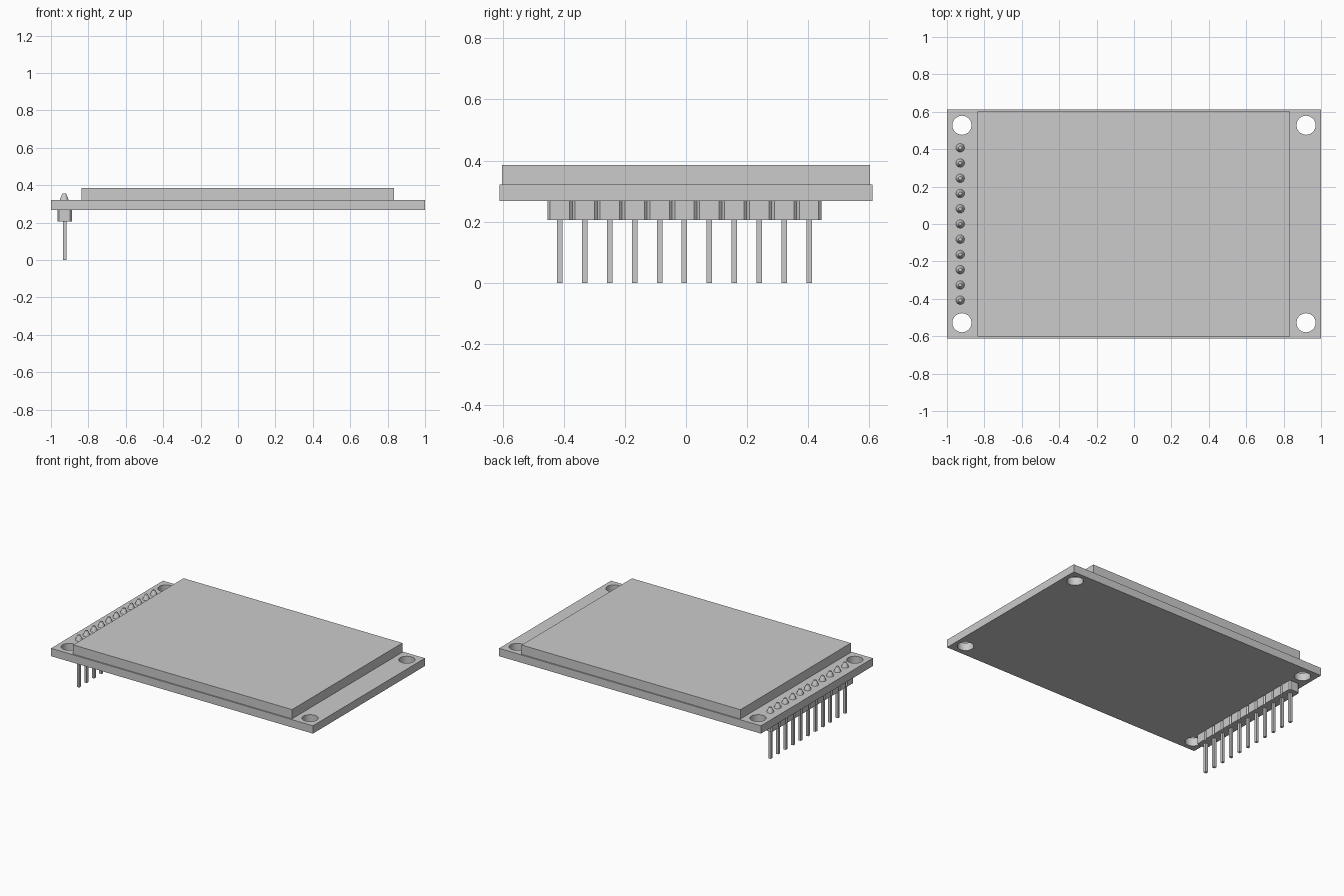
import bpy, bmesh, math
from mathutils import Matrix

cube = bpy.data.objects.get("Cube")
if cube:
    bpy.data.objects.remove(cube, do_unlink=True)

# One plain grey for the whole module
grey = bpy.data.materials.new("light_grey")
grey.use_nodes = True
GREY = (0.6, 0.6, 0.6, 1)
grey.diffuse_color = GREY
for node in grey.node_tree.nodes:
    if node.type == "BSDF_PRINCIPLED":
        node.inputs["Base Color"].default_value = GREY

PIN_COUNT, PITCH, PIN_X = 11, 0.0815, -0.927
BOARD_BOTTOM, BOARD_TOP, SCREEN_TOP = 0.268, 0.322, 0.386
HEADER_BOTTOM = 0.205


def finish(name, bm, smooth=False):
    bmesh.ops.recalc_face_normals(bm, faces=bm.faces)
    mesh = bpy.data.meshes.new(name)
    bm.to_mesh(mesh)
    bm.free()
    mesh.materials.append(grey)
    obj = bpy.data.objects.new(name, mesh)
    bpy.context.collection.objects.link(obj)
    if smooth:
        activate(obj)
        bpy.ops.object.shade_smooth_by_angle(angle=math.radians(35))
    return obj


def activate(obj):
    bpy.ops.object.select_all(action="DESELECT")
    obj.select_set(True)
    bpy.context.view_layer.objects.active = obj


def add_box(bm, x0, x1, y0, y1, z0, z1):
    size = Matrix.Diagonal((x1 - x0, y1 - y0, z1 - z0, 1))
    place = Matrix.Translation(((x0 + x1) / 2, (y0 + y1) / 2, (z0 + z1) / 2))
    return bmesh.ops.create_cube(bm, size=1, matrix=place @ size)["verts"]


def add_cone(bm, x, y, z0, z1, r0, r1, sides):
    bmesh.ops.create_cone(bm, cap_ends=True, segments=sides, radius1=r0, radius2=r1,
                          depth=z1 - z0, matrix=Matrix.Translation((x, y, (z0 + z1) / 2)))


# Circuit board with four mounting holes
bm = bmesh.new()
add_box(bm, -1, 1, -0.611, 0.611, BOARD_BOTTOM, BOARD_TOP)
board = finish("circuit_board", bm)
bm = bmesh.new()
for x in (-0.92, 0.92):
    for y in (-0.528, 0.528):
        add_cone(bm, x, y, 0.2, 0.4, 0.051, 0.051, 40)
cutter = finish("hole_cutter", bm)
cutter.hide_render = True
cut = board.modifiers.new("mounting_holes", "BOOLEAN")
cut.object = cutter
cut.solver = "EXACT"
activate(board)
bpy.ops.object.modifier_apply(modifier=cut.name)
bpy.data.objects.remove(cutter, do_unlink=True)
activate(board)
bpy.ops.object.shade_smooth_by_angle(angle=math.radians(35))

# Display panel
bm = bmesh.new()
add_box(bm, -0.837, 0.834, -0.602, 0.602, BOARD_TOP, SCREEN_TOP)
finish("display_panel", bm)

# Header housing of chamfered blocks, its pins and solder joints
housing, pins, joints = bmesh.new(), bmesh.new(), bmesh.new()
for i in range(PIN_COUNT):
    step = (i - (PIN_COUNT - 1) / 2) * PITCH
    y = step - 0.005
    verts = add_box(housing, PIN_X - 0.039, PIN_X + 0.039, y - PITCH / 2, y + PITCH / 2,
                    HEADER_BOTTOM, BOARD_BOTTOM)
    upright = [e for e in {e for v in verts for e in v.link_edges}
               if abs(e.verts[0].co.z - e.verts[1].co.z) > 0.01]
    bmesh.ops.bevel(housing, geom=upright, offset=0.009, segments=1, affect="EDGES")
    add_box(pins, PIN_X - 0.009, PIN_X + 0.009, y - 0.009, y + 0.009, 0, HEADER_BOTTOM)
    add_cone(joints, PIN_X - 0.002, step, BOARD_TOP, 0.336, 0.023, 0.018, 16)
    add_cone(joints, PIN_X - 0.002, step, 0.336, 0.356, 0.018, 0.009, 16)
finish("header_housing", housing)
finish("header_pins", pins)
finish("solder_joints", joints, smooth=True)
